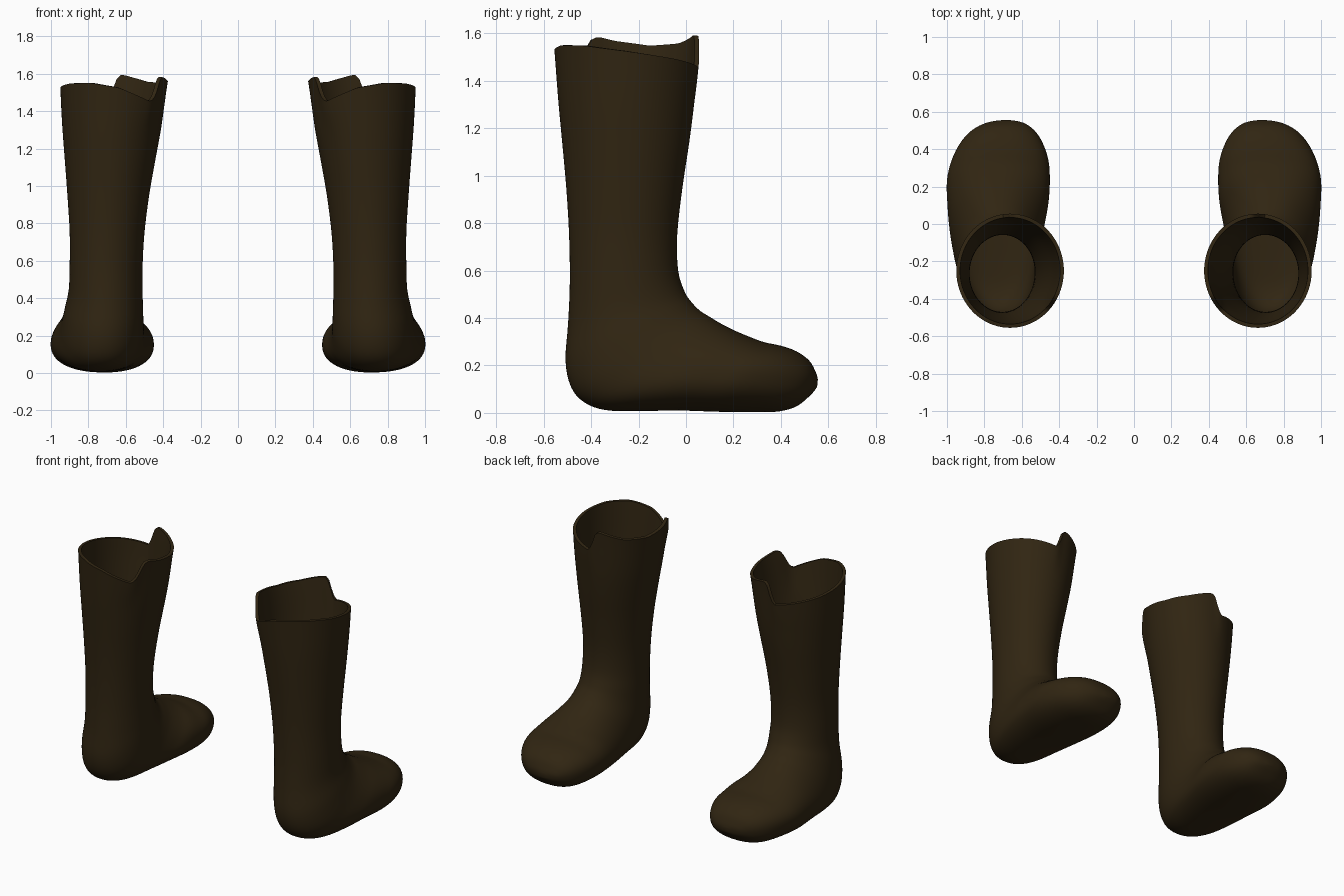
import bpy, bmesh, math

if "Cube" in bpy.data.objects:
    bpy.data.objects.remove(bpy.data.objects["Cube"])

SEGMENTS = 96
STEPS = 4

leather = bpy.data.materials.new("dark brown leather")
leather.diffuse_color = (0.030, 0.0185, 0.006, 1)
leather.use_nodes = True
leather.node_tree.nodes["Principled BSDF"].inputs["Base Color"].default_value = leather.diffuse_color

# Cross-sections from cuff to toe: back/sole point (y, z), front/instep point (y, z), inner x, outer x
SECTIONS = [
    (-.555, 1.50, .055, 1.50, .375, .950),
    (-.542, 1.35, .040, 1.35, .402, .942),
    (-.523, 1.15, .015, 1.15, .440, .927),
    (-.505, .95, -.015, .95, .475, .912),
    (-.493, .75, -.037, .75, .500, .900),
    (-.490, .55, -.033, .60, .510, .900),
    (-.497, .38, -.005, .51, .510, .905),
    (-.508, .22, .025, .465, .508, .925),
    (-.485, .11, .060, .43, .505, .940),
    (-.430, .045, .100, .405, .503, .953),
    (-.340, .012, .150, .375, .497, .970),
    (-.200, .008, .210, .345, .482, .988),
    (-.030, .010, .270, .320, .458, .998),
    (.130, .005, .330, .298, .450, 1.00),
    (.270, .003, .400, .283, .457, .975),
    (.390, .006, .465, .260, .487, .930),
    (.470, .030, .520, .220, .530, .870),
    (.530, .080, .548, .170, .590, .790),
    (.553, .110, .556, .140, .660, .710),
]

# Cuff height by angle: high inner panel between two notches
RIM = [(0, 1.525), (45, 1.49), (84, 1.455), (89, 1.50), (95, 1.59), (102, 1.59),
       (130, 1.555), (160, 1.545), (190, 1.565), (205, 1.583), (211, 1.57),
       (220, 1.48), (227, 1.45), (240, 1.475), (265, 1.525), (295, 1.55),
       (325, 1.548), (360, 1.525)]


def smooth(t):
    t = max(0, min(1, t))
    return t * t * (3 - 2 * t)


def rim_height(deg):
    for (a, za), (b, zb) in zip(RIM, RIM[1:]):
        if a <= deg <= b:
            return za + (zb - za) * (deg - a) / (b - a)
    return RIM[0][1]


def spline(p0, p1, p2, p3, t):
    return [0.5 * (2 * b + (c - a) * t + (2 * a - 5 * b + 4 * c - d) * t * t
                   + (3 * b - a - 3 * c + d) * t ** 3)
            for a, b, c, d in zip(p0, p1, p2, p3)]


def refined_sections():
    last = len(SECTIONS) - 1
    for i in range(last):
        four = [SECTIONS[max(0, min(last, i + k))] for k in (-1, 0, 1, 2)]
        for s in range(STEPS):
            yield i + s / STEPS, spline(*four, s / STEPS)
    yield last, SECTIONS[last]


def make_boot(name, side):
    bm = bmesh.new()
    rings = []
    for index, (by, bz, fy, fz, x0, x1) in refined_sections():
        # Round shaft, slightly squarer foot
        power = 1 - 0.13 * smooth((index - 6) / 5)
        ring = []
        for j in range(SEGMENTS):
            a = math.tau * j / SEGMENTS
            c = math.copysign(abs(math.cos(a)) ** power, math.cos(a))
            s = math.copysign(abs(math.sin(a)) ** power, math.sin(a))
            x = (x0 + x1) / 2 + c * (x1 - x0) / 2
            y = (by + fy) / 2 + s * (fy - by) / 2
            z = (bz + fz) / 2 + s * (fz - bz) / 2
            z += (rim_height(math.degrees(a)) - 1.5) * smooth((z - 1.25) / 0.25)
            ring.append(bm.verts.new((side * x, y, z)))
        rings.append(ring)
    for upper, lower in zip(rings, rings[1:]):
        for j in range(SEGMENTS):
            k = (j + 1) % SEGMENTS
            bm.faces.new((upper[j], lower[j], lower[k], upper[k]))
    bm.faces.new(rings[-1][::-1])
    if side < 0:
        bmesh.ops.reverse_faces(bm, faces=bm.faces[:])
    mesh = bpy.data.meshes.new(name)
    bm.to_mesh(mesh)
    bm.free()
    mesh.materials.append(leather)
    boot = bpy.data.objects.new(name, mesh)
    bpy.context.collection.objects.link(boot)

    # Hollow leather wall
    wall = boot.modifiers.new("wall", 'SOLIDIFY')
    wall.thickness = 0.02
    wall.offset = -1
    bpy.ops.object.select_all(action='DESELECT')
    boot.select_set(True)
    bpy.context.view_layer.objects.active = boot
    bpy.ops.object.modifier_apply(modifier="wall")
    bpy.ops.object.shade_smooth_by_angle(angle=math.radians(50))


make_boot("right_boot", 1)
make_boot("left_boot", -1)
